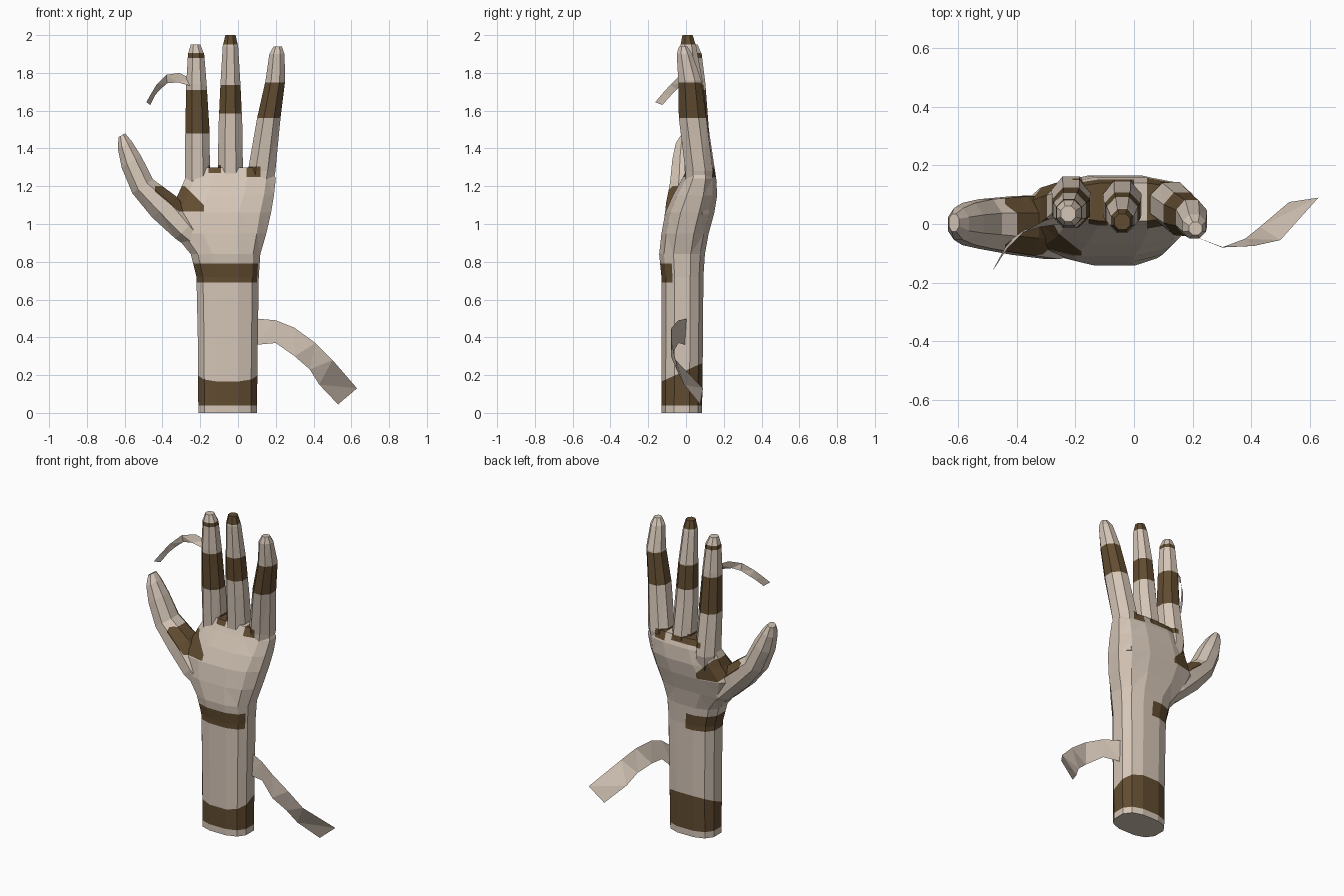
import bpy
import bmesh
import math
from mathutils import Vector

default_cube = bpy.data.objects.get("Cube")
if default_cube:
    bpy.data.objects.remove(default_cube, do_unlink=True)


def make_material(name, colour):
    material = bpy.data.materials.new(name)
    material.use_nodes = True
    material.diffuse_color = (*colour, 1)
    shader = material.node_tree.nodes["Principled BSDF"]
    shader.inputs["Base Color"].default_value = (*colour, 1)
    shader.inputs["Roughness"].default_value = .9
    return material


linen = make_material("pale linen", (.66, .56, .47))
gap_brown = make_material("dark brown skin", (.12, .072, .03))


def add_object(name, bm):
    mesh = bpy.data.meshes.new(name)
    bm.to_mesh(mesh)
    bm.free()
    mesh.materials.append(linen)
    mesh.materials.append(gap_brown)
    obj = bpy.data.objects.new(name, mesh)
    bpy.context.collection.objects.link(obj)
    return obj


def loft(name, rings, sides, squareness):
    """Closed tube through rings of (x, y, z, x radius, y radius, tilt)."""
    bm = bmesh.new()
    angles = [math.tau * (i + .5) / sides for i in range(sides)]

    def bulge(value):
        return math.copysign(abs(value) ** squareness, value)

    widest = max(bulge(math.cos(a)) for a in angles)
    loops = []
    for x, y, z, radius_x, radius_y, tilt in rings:
        loop = []
        for a in angles:
            across = radius_x * bulge(math.cos(a)) / widest
            depth = radius_y * bulge(math.sin(a)) / widest
            loop.append(bm.verts.new((x + across * math.cos(tilt),
                                      y + depth,
                                      z + across * math.sin(tilt))))
        loops.append(loop)
    for lower, upper in zip(loops, loops[1:]):
        for i in range(sides):
            j = (i + 1) % sides
            bm.faces.new((lower[i], lower[j], upper[j], upper[i]))
    bm.faces.new(loops[0])
    bm.faces.new(loops[-1])
    bmesh.ops.recalc_face_normals(bm, faces=bm.faces[:])
    return add_object(name, bm)


# Forearm and palm: left edge, right edge, front, back, height
palm_outline = [
    (-.21, .1, -.13, .085, 0),
    (-.213, .105, -.13, .09, .4),
    (-.22, .11, -.13, .092, .72),
    (-.25, .118, -.142, .1, .84),
    (-.34, .15, -.13, .12, .95),
    (-.38, .175, -.11, .15, 1.06),
    (-.32, .19, -.07, .165, 1.15),
    (-.28, .2, -.02, .16, 1.24),
    (-.25, .18, .01, .14, 1.3),
]
hand = loft("bandaged_hand",
            [((left + right) / 2, (front + back) / 2, z,
              (right - left) / 2, (back - front) / 2, 0)
             for left, right, front, back, z in palm_outline], 12, .75)

# Fingers: x, y, z, x radius, y radius, tilt
finger_rings = {
    "index_finger": [
        (-.205, .07, 1.08, .06, .07, 0),
        (-.215, .08, 1.22, .067, .083, 0),
        (-.215, .055, 1.5, .064, .066, 0),
        (-.22, .045, 1.74, .054, .058, 0),
        (-.222, .038, 1.9, .043, .045, 0),
        (-.225, .035, 1.95, .025, .026, 0),
    ],
    "middle_finger": [
        (-.04, .07, 1.08, .06, .07, 0),
        (-.04, .075, 1.24, .066, .08, 0),
        (-.04, .05, 1.5, .064, .066, 0),
        (-.04, .033, 1.74, .053, .058, 0),
        (-.04, .012, 1.94, .041, .042, 0),
        (-.04, .008, 2, .027, .027, 0),
    ],
    "little_finger": [
        (.095, .06, 1.05, .06, .06, 0),
        (.125, .07, 1.28, .073, .073, 0),
        (.163, .035, 1.56, .062, .073, 0),
        (.198, .02, 1.76, .052, .061, 0),
        (.206, -.008, 1.9, .04, .041, 0),
        (.21, -.015, 1.94, .022, .022, 0),
    ],
    "thumb": [
        (-.17, -.02, .87, .05, .08, .75),
        (-.28, -.01, .97, .07, .11, .75),
        (-.39, -.005, 1.09, .085, .1, .7),
        (-.505, 0, 1.2, .066, .085, .6),
        (-.565, 0, 1.33, .06, .072, .55),
        (-.6, 0, 1.42, .041, .054, .5),
        (-.615, .005, 1.47, .02, .03, .5),
    ],
}

# Fuse the digits with the palm into one skin
digits = [loft(name, rings, 8, .95) for name, rings in finger_rings.items()]
for digit in digits:
    fuse = hand.modifiers.new("fuse " + digit.name, "BOOLEAN")
    fuse.operation = "UNION"
    fuse.solver = "EXACT"
    fuse.object = digit
bpy.context.view_layer.update()
evaluated = hand.evaluated_get(bpy.context.evaluated_depsgraph_get())
bm = bmesh.new()
bm.from_mesh(evaluated.to_mesh())
evaluated.to_mesh_clear()
hand.modifiers.clear()
for digit in digits:
    bpy.data.objects.remove(digit, do_unlink=True)
bmesh.ops.triangulate(bm, faces=bm.faces[:])
for face in bm.faces:
    face.material_index = 0


def paint(bm, limits):
    """Cut out and darken the area where normal . point < distance for all."""
    inside = bm.faces[:]
    for normal, distance in limits:
        normal = Vector(normal)
        edges = {e for f in inside for e in f.edges}
        verts = {v for f in inside for v in f.verts}
        cut = bmesh.ops.bisect_plane(
            bm, geom=inside + list(edges) + list(verts), dist=1e-5,
            plane_co=normal * (distance / normal.length_squared),
            plane_no=normal)
        inside = [f for f in cut["geom"] if isinstance(f, bmesh.types.BMFace)
                  and normal.dot(f.calc_center_median()) < distance]
    for face in inside:
        face.material_index = 1


def between(axis, low, high):
    normal = Vector((0, 0, 0))
    normal["xyz".index(axis)] = 1
    return [(normal, high), (-normal, -low)]


# Gaps around the finger wrappings: x range, z range
for x_range, z_range in [
    ((-.3, -.14), (1.48, 1.71)),
    ((-.3, -.14), (1.88, 1.905)),
    ((-.12, .05), (1.585, 1.735)),
    ((-.12, .05), (1.95, 2.1)),
    ((.06, .3), (1.56, 1.75)),
    ((-.155, -.09), (1.27, 1.312)),
    ((.045, .12), (1.25, 1.305)),
]:
    paint(bm, between("z", *z_range) + between("x", *x_range))

# Gaps at the back knuckles, thumb web, wrist and lower forearm
paint(bm, between("z", 1.265, 1.3) + between("x", -.21, .0) + [((0, -1, 0), -.08)])
paint(bm, between("z", 1.065, 1.2) + between("x", -.44, -.18)
      + [((-.1, 0, -.12), -.0966), ((.08, 0, .08), .0735)])
paint(bm, between("z", .69, .79) + [((1, 1, 0), .03)])
paint(bm, [((0, 0, -1), -.04), ((0, -.45, 1), .225)])

bm.to_mesh(hand.data)
bm.free()


def ribbon(name, upper, lower):
    """Loose strip of cloth between two edges."""
    bm = bmesh.new()
    pairs = [(bm.verts.new(a), bm.verts.new(b)) for a, b in zip(upper, lower)]
    for (a, b), (c, d) in zip(pairs, pairs[1:]):
        bm.faces.new((a, b, d, c))
    bmesh.ops.triangulate(bm, faces=bm.faces[:])
    return add_object(name, bm)


# Loose bandage ends
ribbon("forearm_bandage_end",
       [(.09, .01, .5), (.2, -.04, .49), (.3, -.078, .45),
        (.41, -.075, .37), (.5, -.055, .28), (.63, .09, .13)],
       [(.09, .0, .36), (.2, -.04, .37), (.3, -.08, .3),
        (.38, -.05, .23), (.43, -.01, .15), (.53, .075, .045)])
ribbon("finger_bandage_end",
       [(-.25, .03, 1.77), (-.31, .01, 1.8), (-.38, -.03, 1.79),
        (-.43, -.08, 1.74), (-.46, -.125, 1.69), (-.485, -.163, 1.645)],
       [(-.25, .0, 1.73), (-.32, -.01, 1.75), (-.375, -.02, 1.745),
        (-.415, -.05, 1.71), (-.44, -.08, 1.68), (-.465, -.125, 1.63)])
